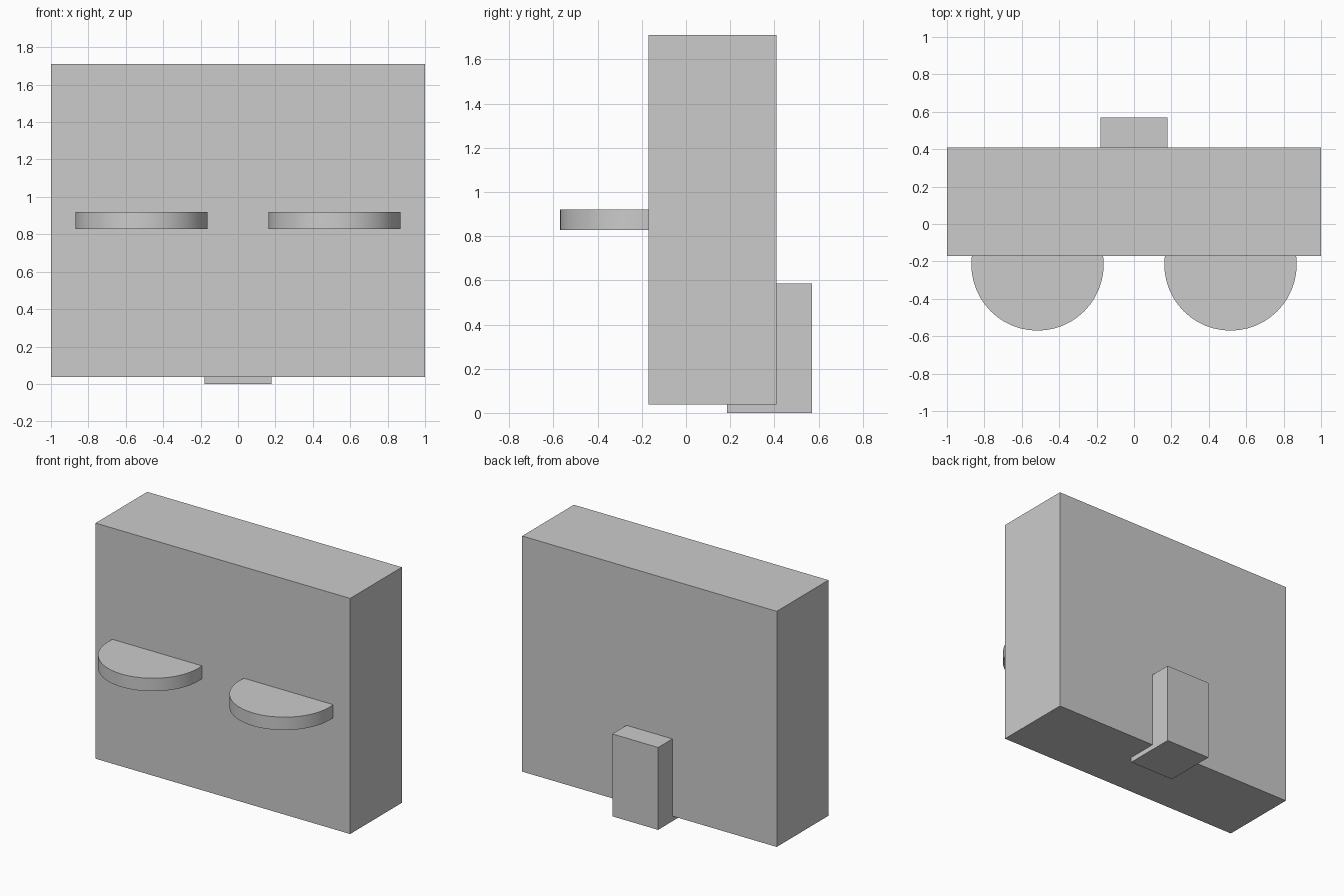
import bpy

cube = bpy.data.objects.get("Cube")
if cube:
    bpy.data.objects.remove(cube, do_unlink=True)

# Single grey material
GREY = (0.6, 0.6, 0.6, 1.0)
grey = bpy.data.materials.new("plain_grey")
grey.diffuse_color = GREY
grey.use_nodes = True
grey.node_tree.nodes["Principled BSDF"].inputs["Base Color"].default_value = GREY


def finish(name):
    ob = bpy.context.object
    ob.name = ob.data.name = name
    ob.data.materials.append(grey)
    return ob


def box(name, lo, hi):
    centre = [(a + b) / 2 for a, b in zip(lo, hi)]
    bpy.ops.mesh.primitive_cube_add(size=1, location=centre)
    ob = finish(name)
    ob.scale = [b - a for a, b in zip(lo, hi)]
    bpy.ops.object.transform_apply(location=False, rotation=False, scale=True)
    return ob


# Main block, and the foot that tucks under and behind it
box("main_block", (-1.0, -0.17, 0.037), (1.0, 0.41, 1.71))
box("rear_foot", (-0.18, 0.185, 0.0), (0.18, 0.57, 0.585))

# Round shelves, partly sunk into the front face
for side, x in (("right", -0.516), ("left", 0.516)):
    bpy.ops.mesh.primitive_cylinder_add(vertices=48, radius=0.354, depth=0.092,
                                        location=(x, -0.216, 0.874))
    finish(side + "_shelf")
    bpy.ops.object.shade_smooth_by_angle()
